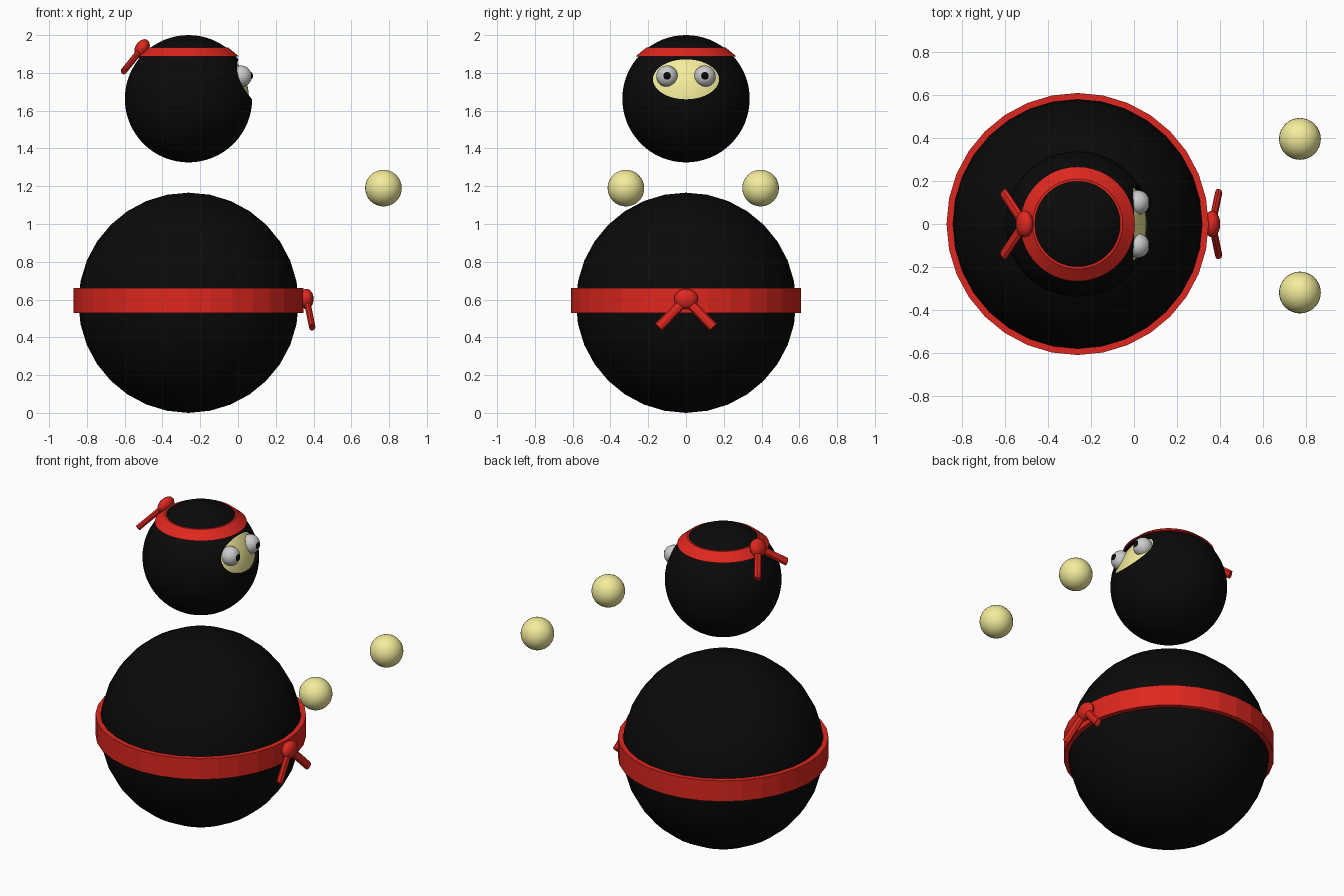
import bpy, bmesh, math
from mathutils import Matrix, Vector

if "Cube" in bpy.data.objects:
    bpy.data.objects.remove(bpy.data.objects["Cube"])


def material(name, rgb):
    m = bpy.data.materials.new(name)
    m.diffuse_color = (*rgb, 1)
    m.use_nodes = True
    m.node_tree.nodes["Principled BSDF"].inputs["Base Color"].default_value = m.diffuse_color
    return m


BLACK = material("black_cloth", (0.003, 0.003, 0.003))
RED = material("red_cloth", (0.73, 0.02, 0.013))
SKIN = material("skin", (0.9, 0.84, 0.33))
CX = -0.262  # axis of head and body
HEAD_Z, HEAD_R = 1.663, 0.337


def finish(name, bm, mat=None, angle=None):
    bmesh.ops.recalc_face_normals(bm, faces=bm.faces)
    me = bpy.data.meshes.new(name)
    bm.to_mesh(me)
    bm.free()
    ob = bpy.data.objects.new(name, me)
    bpy.context.collection.objects.link(ob)
    if mat:
        me.materials.append(mat)
    if angle:
        smooth(ob, angle)
    return ob


def smooth(ob, angle=35):
    bpy.ops.object.select_all(action='DESELECT')
    ob.select_set(True)
    bpy.context.view_layer.objects.active = ob
    bpy.ops.object.shade_smooth_by_angle(angle=math.radians(angle))


def ball(name, matrix, radius, mat=None, seg=32, rings=16, angle=35):
    bm = bmesh.new()
    bmesh.ops.create_uvsphere(bm, u_segments=seg, v_segments=rings,
                              radius=radius, matrix=matrix)
    return finish(name, bm, mat, angle)


def ring(name, profile, seg=32, angle=None):
    """Closed (radius, z) profile turned round the body axis."""
    bm = bmesh.new()
    loops = [[bm.verts.new((CX + r * math.cos(a), r * math.sin(a), z)) for r, z in profile]
             for a in (2 * math.pi * i / seg for i in range(seg))]
    n = len(profile)
    for i in range(seg):
        p, q = loops[i], loops[(i + 1) % seg]
        for j in range(n):
            k = (j + 1) % n
            bm.faces.new((p[j], q[j], q[k], p[k]))
    return finish(name, bm, RED, angle)


def knot(name, pos, frame):
    """Flattened knot with two hanging tails."""
    base = Matrix.Translation(pos) @ frame
    ball(name, base @ Matrix.Diagonal((0.037, 0.063, 0.054, 1)), 1, RED, 16, 10)
    for side in (-1, 1):
        end = Vector((0.03, side * 0.145, -0.15))
        z = end.normalized()
        y = z.cross(Vector((1, 0, 0))).normalized()
        x = y.cross(z)
        rot = Matrix((x, y, z)).transposed().to_4x4()
        bm = bmesh.new()
        bmesh.ops.create_cone(bm, cap_ends=True, segments=8, radius1=1, radius2=1,
                              depth=end.length,
                              matrix=base @ Matrix.Translation(end / 2) @ rot
                              @ Matrix.Diagonal((0.017, 0.026, 1, 1)))
        finish(name + ("_tail_left" if side < 0 else "_tail_right"), bm, RED)


def boolean(ob, cutter, op):
    mod = ob.modifiers.new("cut", 'BOOLEAN')
    mod.operation, mod.object, mod.solver = op, cutter, 'EXACT'
    bpy.context.view_layer.objects.active = ob
    bpy.ops.object.modifier_apply(modifier=mod.name)
    smooth(ob)


# Body and belt
ball("body", Matrix.Translation((CX, 0, 0.583)), 0.583, BLACK)
ring("belt", [(0.608, 0.528), (0.608, 0.66), (0.578, 0.66), (0.578, 0.528)])
knot("belt_knot", (0.363, 0, 0.603), Matrix.Identity(4))

# Head with an oval face opening, skin slightly recessed in it
centre = Matrix.Translation((CX, 0, HEAD_Z))
head = ball("head", centre, HEAD_R, BLACK, 64, 32)
face = ball("face", centre, 0.32, SKIN, 64, 32)
bm = bmesh.new()
bmesh.ops.create_cone(bm, cap_ends=True, segments=48, radius1=1, radius2=1, depth=0.5,
                      matrix=Matrix.Translation((0.15, 0, 1.766))
                      @ Matrix.Rotation(math.pi / 2, 4, 'Y')
                      @ Matrix.Diagonal((0.106, 0.175, 1, 1)))
cutter = finish("face_cutter", bm)
cutter.hide_render = True
boolean(head, cutter, 'DIFFERENCE')
boolean(face, cutter, 'INTERSECT')
bpy.data.objects.remove(cutter)

# Headband and its knot at the back
ring("headband", [(0.266, 1.888), (0.209, 1.935), (0.19, 1.935), (0.24, 1.888)], 48, 35)
knot("headband_knot", (-0.508, 0, 1.928),
     Matrix.Rotation(math.pi, 4, 'Z') @ Matrix.Rotation(math.radians(-28), 4, 'Y')
     @ Matrix.Scale(0.85, 4, (0, 1, 0)) @ Matrix.Scale(1 / 0.85, 4, (0, 1, 0)))

# Eyes and floating hands
for side, label, hand_y in ((-1, "left", -0.318), (1, "right", 0.395)):
    ball("eye_" + label, Matrix.Translation((0.016, side * 0.1, 1.782)), 0.057)
    ball("pupil_" + label, Matrix.Translation((0.054, side * 0.1, 1.784)), 0.0255, BLACK, 16, 10)
    ball("hand_" + label, Matrix.Translation((0.77, hand_y, 1.19)), 0.097, SKIN)
